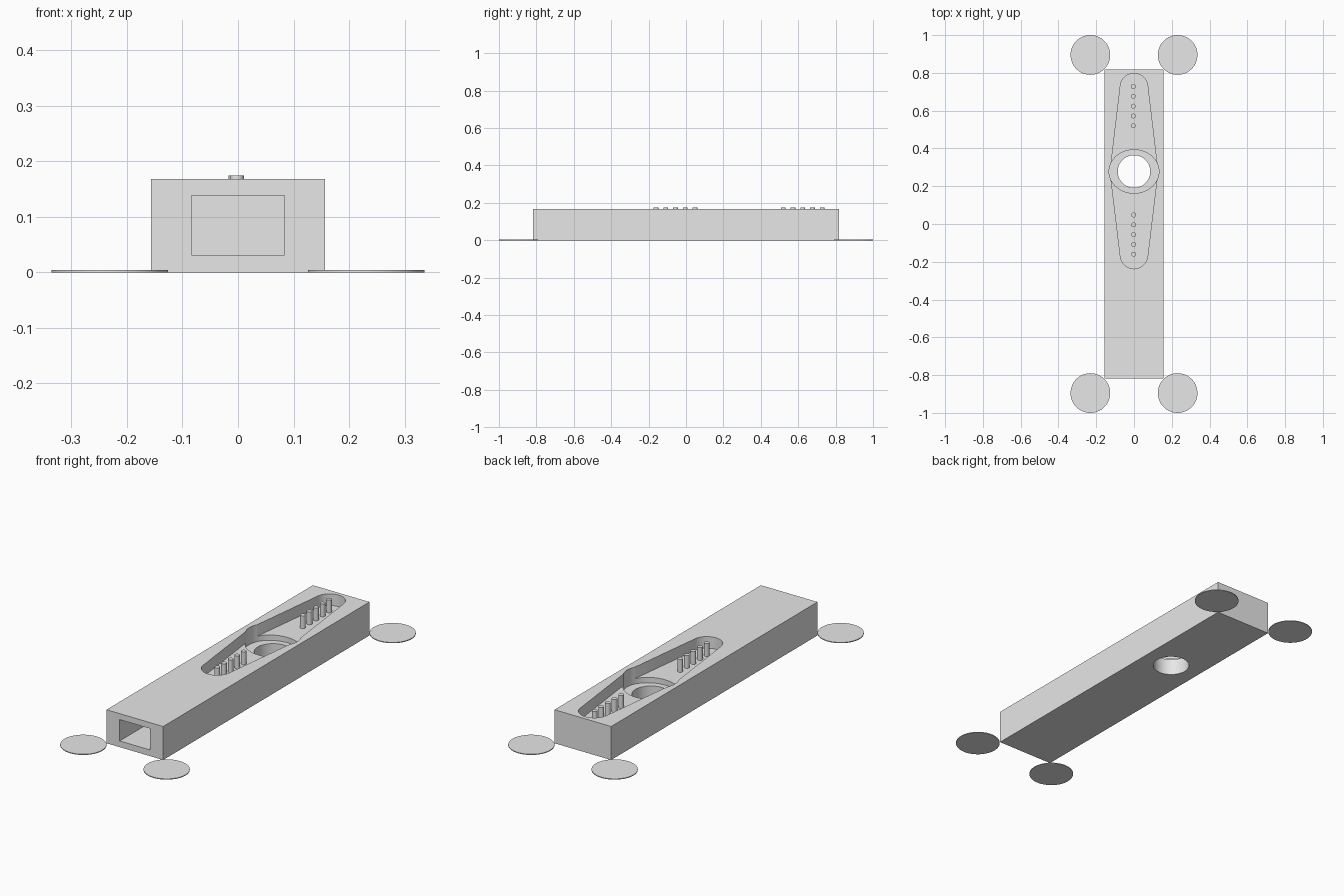
import bpy, bmesh, math

cube = bpy.data.objects.get("Cube")
if cube:
    bpy.data.objects.remove(cube, do_unlink=True)

grey = bpy.data.materials.new("light_grey")
grey.use_nodes = True
grey.diffuse_color = (0.8, 0.8, 0.8, 1)
grey.node_tree.nodes["Principled BSDF"].inputs["Base Color"].default_value = (0.8, 0.8, 0.8, 1)


def prism(name, outline, z0, z1):
    """Extrude a closed xy outline from z0 up to z1."""
    bm = bmesh.new()
    face = bm.faces.new([bm.verts.new((x, y, z0)) for x, y in outline])
    new = bmesh.ops.extrude_face_region(bm, geom=[face])["geom"]
    bmesh.ops.translate(bm, vec=(0, 0, z1 - z0),
                        verts=[g for g in new if isinstance(g, bmesh.types.BMVert)])
    bmesh.ops.recalc_face_normals(bm, faces=bm.faces)
    mesh = bpy.data.meshes.new(name)
    bm.to_mesh(mesh)
    bm.free()
    mesh.materials.append(grey)
    obj = bpy.data.objects.new(name, mesh)
    bpy.context.collection.objects.link(obj)
    return obj


def arc(cx, cy, rx, ry, start, sweep, steps):
    return [(cx + rx * math.cos(start + sweep * i / steps),
             cy + ry * math.sin(start + sweep * i / steps)) for i in range(steps + 1)]


def ellipse(cx, cy, rx, ry, steps=64):
    return arc(cx, cy, rx, ry, 0, 2 * math.pi, steps)[:-1]


def box(x, y0, y1):
    return [(-x, y0), (x, y0), (x, y1), (-x, y1)]


def smooth(obj):
    bpy.ops.object.select_all(action="DESELECT")
    obj.select_set(True)
    bpy.context.view_layer.objects.active = obj
    bpy.ops.object.shade_smooth_by_angle(angle=math.radians(30))


def cut(obj, cutter):
    bpy.context.view_layer.objects.active = obj
    mod = obj.modifiers.new("cut", "BOOLEAN")
    mod.operation = "DIFFERENCE"
    mod.solver = "EXACT"
    mod.object = cutter
    bpy.ops.object.modifier_apply(modifier=mod.name)
    bpy.data.objects.remove(cutter, do_unlink=True)


TOP, FLOOR, HUB_FLOOR, HUB_Y = 0.168, 0.11, 0.083, 0.278

# Long block
body = prism("body", box(0.157, -0.817, 0.817), 0, TOP)

# Tapered two-armed recess
horn = (arc(0, 0.724, 0.073, 0.073, 0, math.pi, 24)
        + [(-0.121, HUB_Y + 0.045), (-0.121, HUB_Y - 0.045)]
        + arc(0, -0.164, 0.073, 0.073, math.pi, math.pi, 24)
        + [(0.121, HUB_Y - 0.045), (0.121, HUB_Y + 0.045)])
cut(body, prism("horn_cutter", horn, FLOOR, 0.3))

# Deeper hub recess, through hole and front socket
cut(body, prism("hub_cutter", ellipse(0, HUB_Y, 0.132, 0.115), HUB_FLOOR, 0.3))
cut(body, prism("hole_cutter", ellipse(0, HUB_Y, 0.086, 0.086), -0.1, 0.3))
cut(body, prism("socket_cutter", box(0.084, -0.9, -0.3), 0.031, 0.138))
smooth(body)

# Rows of pins standing on the recess floor
for row, x, first in (("back", -0.004, 0.52), ("front", -0.002, -0.16)):
    for i in range(5):
        smooth(prism(f"{row}_pin_{i + 1}",
                     ellipse(x, first + i * 0.052, 0.0128, 0.0128, 24), FLOOR - 0.005, 0.174))

# Thin round pads at the corners
for side, sx in (("left", 1), ("right", -1)):
    for end, sy in (("front", -1), ("back", 1)):
        smooth(prism(f"{end}_{side}_pad",
                     ellipse(sx * 0.231, sy * 0.895, 0.105, 0.105), 0, 0.004))
